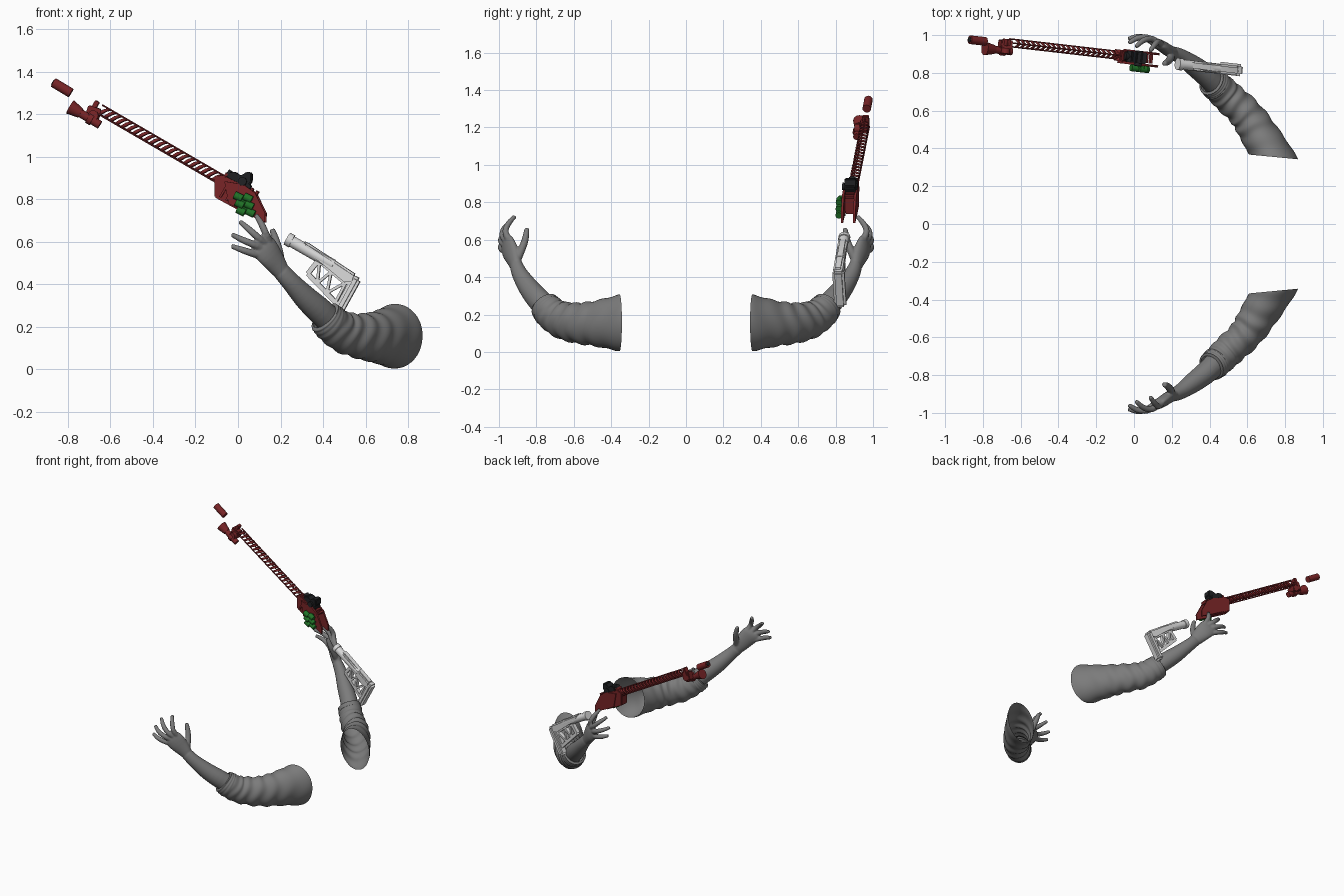
import bpy, bmesh, math
from mathutils import Vector as V

cube = bpy.data.objects.get("Cube")
if cube:
    bpy.data.objects.remove(cube)


def material(name, col):
    m = bpy.data.materials.new(name)
    m.use_nodes = True
    m.diffuse_color = (*col, 1)
    m.node_tree.nodes["Principled BSDF"].inputs["Base Color"].default_value = (*col, 1)
    return m


GREY = material("arm grey", (.2, .2, .2))
RED = material("dark red", (.19, .018, .02))
BLACK = material("gun black", (.014, .015, .017))
GREEN = material("green", (.015, .17, .02))
WHITE = material("off white", (.7, .7, .7))


def finish(name, bm, mat, angle=35):
    bmesh.ops.recalc_face_normals(bm, faces=bm.faces)
    me = bpy.data.meshes.new(name)
    bm.to_mesh(me)
    bm.free()
    me.materials.append(mat)
    me.shade_smooth()
    me.set_sharp_from_angle(angle=math.radians(angle))
    ob = bpy.data.objects.new(name, me)
    bpy.context.collection.objects.link(ob)
    return ob


def spline(keys, u):
    """Catmull-Rom through rows of numbers, u in 0..1."""
    f = u * (len(keys) - 1)
    i = min(int(f), len(keys) - 2)
    t = f - i
    p = [keys[max(0, min(len(keys) - 1, i + k))] for k in (-1, 0, 1, 2)]
    return [b + .5 * t * (c - a + t * (2*a - 5*b + 4*c - d + t * (3*(b - c) + d - a)))
            for a, b, c, d in zip(*p)]


def loft(bm, keys, rings, sides, s=1, start=None, caps=True, wrinkle=None):
    """Tube through keys (x, y, z, half width, half height); s mirrors y."""
    rows = [spline(keys, i / (rings - 1)) for i in range(rings)]
    prev = None
    first = []
    for i, r in enumerate(rows):
        c = V(r[:3])
        t = (V(rows[min(i + 1, rings - 1)][:3]) - V(rows[max(i - 1, 0)][:3])).normalized()
        u = i / (rings - 1)
        if start:
            t = V(start).lerp(t, min(1, u * 2.5)).normalized()
        side = t.cross(V((0, 0, 1))).normalized()
        up = side.cross(t)
        ring = []
        for k in range(sides):
            a = 2 * math.pi * k / sides
            w = wrinkle(u, a) if wrinkle else 1
            p = c + (side * math.cos(a) * r[3] + up * math.sin(a) * r[4]) * w
            ring.append(bm.verts.new((p.x, p.y * s, p.z)))
        if prev:
            for k in range(sides):
                n = (k + 1) % sides
                bm.faces.new((prev[k], prev[n], ring[n], ring[k]))
        else:
            first = ring
        prev = ring
    if caps:
        bm.faces.new(first)
        bm.faces.new(prev)


# ---- arms ----
SLEEVE = [(.74, -.355, .155, .13, .152), (.66, -.485, .152, .104, .122),
          (.585, -.59, .155, .088, .106), (.495, -.675, .175, .084, .096),
          (.44, -.73, .215, .08, .088), (.405, -.757, .25, .074, .08)]
FOREARM = [(.46, -.71, .2, .062, .064), (.39, -.78, .27, .06, .064),
           (.32, -.835, .335, .054, .057), (.25, -.885, .41, .042, .046),
           (.205, -.907, .46, .034, .042)]
PALM = [(.215, -.902, .445, .03, .036), (.18, -.92, .495, .032, .052),
        (.145, -.943, .545, .03, .064), (.118, -.957, .578, .024, .064),
        (.105, -.962, .595, .012, .05)]
FINGERS = [[(.12, -.95, .53), (.07, -.98, .545), (.02, -.991, .562), (-.03, -.98, .58)],
           [(.13, -.95, .56), (.075, -.985, .587), (.02, -.985, .61), (-.028, -.958, .634)],
           [(.135, -.95, .585), (.095, -.98, .62), (.05, -.972, .66), (.01, -.938, .695)],
           [(.15, -.94, .59), (.13, -.965, .64), (.11, -.95, .685), (.085, -.915, .725)],
           [(.2, -.91, .48), (.195, -.882, .54), (.18, -.86, .6), (.16, -.85, .66)]]


def folds(u, a):
    """Cloth folds with a rolled cuff at the end."""
    if u > .97:
        return .86
    if u > .8:
        return 1.03 + .02 * math.sin(u * 110 + a)
    amp = .012 + .04 * math.sin(math.pi * min(1, u * 1.1)) ** 2
    return 1 + amp * math.sin(u * 48 + 1.6 * math.sin(a + .6) + .7 * math.sin(3 * a))


for side_name, s in (("front", 1), ("back", -1)):
    bm = bmesh.new()
    loft(bm, SLEEVE, 64, 40, s, (.096, -.995, 0), False, folds)
    finish(side_name + "_sleeve", bm, GREY, 60)

    bm = bmesh.new()
    loft(bm, FOREARM, 16, 24, s)
    loft(bm, PALM, 12, 24, s)
    for i, f in enumerate(FINGERS):
        fat = .021 if i == 4 else .0175
        rad = [fat * 1.1, fat, fat * .9, fat * .65]
        loft(bm, [(*p, r, r) for p, r in zip(f, rad)], 12, 12, s)
    hand = finish(side_name + "_forearm_and_hand", bm, GREY)
    fuse = hand.modifiers.new("fuse", "REMESH")
    fuse.mode, fuse.voxel_size, fuse.use_smooth_shade = "VOXEL", .005, True
    relax = hand.modifiers.new("relax", "SMOOTH")
    relax.factor, relax.iterations = .5, 5


# ---- rifle helpers: x and z in the rifle's plane, o is offset sideways ----
def P(x, z, o=0):
    return V((x + .11 * o, .884 - .115 * x + o, z))


def along(t, v=0):
    """Point on the barrel line, t in 0..1, raised by v."""
    return (-.65 + .56 * t + .5 * v, 1.225 - .325 * t + .866 * v)


def prism(name, pts, o0, o1, mat, bevel=0):
    bm = bmesh.new()
    lo = [bm.verts.new(P(x, z, o0)) for x, z in pts]
    hi = [bm.verts.new(P(x, z, o1)) for x, z in pts]
    bm.faces.new(lo)
    bm.faces.new(hi)
    for k in range(len(pts)):
        n = (k + 1) % len(pts)
        bm.faces.new((lo[k], lo[n], hi[n], hi[k]))
    if bevel:
        bmesh.ops.bevel(bm, geom=bm.edges[:], offset=bevel, segments=2, affect="EDGES")
    return finish(name, bm, mat)


def bar(name, p, q, w, half, mat, o=0, bevel=0):
    p, q = V(p), V(q)
    n = (q - p).normalized().orthogonal() * w / 2
    return prism(name, [p + n, q + n, q - n, p - n], o - half, o + half, mat, bevel)


def rod(name, p, q, r0, r1, mat, o=0, o2=None, n=16):
    a, b = P(*p, o), P(*q, o if o2 is None else o2)
    bm = bmesh.new()
    bmesh.ops.create_cone(bm, cap_ends=True, segments=n, radius1=r0, radius2=r1, depth=(b - a).length)
    bm.transform((b - a).to_track_quat("Z", "Y").to_matrix().to_4x4())
    bmesh.ops.translate(bm, vec=(a + b) / 2, verts=bm.verts)
    return finish(name, bm, mat)


# ---- slotted barrel shroud: a row of chevron ribs on thin rails ----
bm = bmesh.new()
COUNT = 21
for i in range(COUNT):
    t = i / COUNT
    rows = []
    for width in (0, .55 / COUNT):
        rows.append([bm.verts.new(P(*along(t + width + lean, v), o)) for o, v, lean in
                     ((-.02, -.024, 0), (-.024, .006, .025), (0, .024, .05), (.024, .006, .025), (.02, -.024, 0))])
    for k in range(4):
        bm.faces.new((rows[0][k], rows[0][k + 1], rows[1][k + 1], rows[1][k]))
ribs = finish("shroud_ribs", bm, RED, 20)
ribs.modifiers.new("thickness", "SOLIDIFY").thickness = .004
for i, (o, v) in enumerate(((-.02, -.023), (.02, -.023), (0, .022))):
    rod(f"shroud_rail_{i}", along(0, v), along(1.05, v), .004, .004, RED, o, n=8)

# ---- muzzle, front mount and torch ----
rod("muzzle", (-.868, 1.35), (-.785, 1.3), .023, .023, RED, -.008)
rod("muzzle_bore", (-.871, 1.352), (-.865, 1.348), .014, .014, BLACK, -.008)
bar("front_mount", (-.71, 1.215), (-.65, 1.195), .06, .022, RED, -.01, .004)
bar("front_sight", (-.69, 1.21), (-.66, 1.262), .022, .018, RED, 0, .003)
rod("torch_head", (-.785, 1.235), (-.735, 1.205), .036, .024, RED, -.045)
rod("torch_body", (-.74, 1.208), (-.645, 1.15), .02, .02, RED, -.045)
rod("torch_ring", (-.7, 1.184), (-.68, 1.172), .027, .027, RED, -.045)
rod("torch_knob", (-.675, 1.195), (-.675, 1.195 - .005), .024, .024, RED, -.06, .01)

# ---- receiver: solid front, two open cheek plates behind ----
prism("receiver_front", [(-.108, .905), (-.108, .81), (.03, .735), (.065, .84), (0, .88), (-.07, .915)],
      -.03, .03, RED, .005)
for name, o in (("near", -.035), ("far", .03)):
    prism(f"cheek_plate_{name}", [(-.06, .885), (-.04, .78), (.04, .735), (.13, .69), (.132, .735), (.085, .83), (.03, .87)],
          o - .006, o + .006, RED)
for i in range(7):
    x = -.06 + i * .024
    bar(f"rail_tooth_{i}", (x, .905 - i * .014), (x + .01, .922 - i * .014), .013, .024, RED)
for i in range(4):
    x = -.08 + i * .028
    bar(f"side_rib_{i}", (x, .81 - i * .016), (x + .035, .87 - i * .016), .01, .007, RED, -.034)

# ---- sight ----
prism("sight_base", [(-.02, .89), (.05, .835), (.065, .865), (-.005, .905)], -.028, .028, BLACK, .004)
prism("sight_body", [(-.045, .9), (-.04, .925), (-.01, .93), (.015, .905), (.04, .93), (.068, .925),
                     (.068, .885), (.05, .86), (-.01, .885)], -.03, .03, BLACK, .005)
rod("sight_turret", (.025, .885), (.025, .88), .02, .02, BLACK, -.045, .035)
rod("sight_lens", (-.052, .922), (-.03, .908), .022, .022, BLACK)

# ---- green side cells ----
for i in range(3):
    for j in range(2):
        x, z = .008 + j * .045 + i * .006, .812 - i * .034 - j * .006
        rod(f"green_cell_{i}_{j}", (x - .018, z + .009), (x + .018, z - .009), .018, .018, GREEN, -.058, n=12)
bar("green_cell_holder", (.035, .82), (.045, .73), .05, .012, GREEN, -.042)

# ---- skeleton stock ----
rod("buffer_tube", (.24, .61), (.45, .49), .027, .027, WHITE, -.01)
rod("buffer_tube_collar", (.232, .615), (.255, .602), .032, .032, WHITE, -.01)
prism("stock_comb", [(.305, .605), (.325, .6), (.56, .445), (.545, .4), (.5, .4), (.325, .545)],
      -.034, .016, WHITE, .01)
bar("butt_plate", (.562, .435), (.457, .245), .045, .032, WHITE, -.005, .013)
STRUTS = [((.33, .45), (.475, .3)), ((.33, .45), (.385, .52)), ((.375, .405), (.385, .51)),
          ((.375, .405), (.44, .46)), ((.42, .36), (.44, .46)), ((.42, .36), (.51, .41)),
          ((.46, .315), (.51, .41))]
for i, (p, q) in enumerate(STRUTS):
    bar(f"stock_strut_{i}", p, q, .022 if i < 2 else .013, .014, WHITE, -.008)
